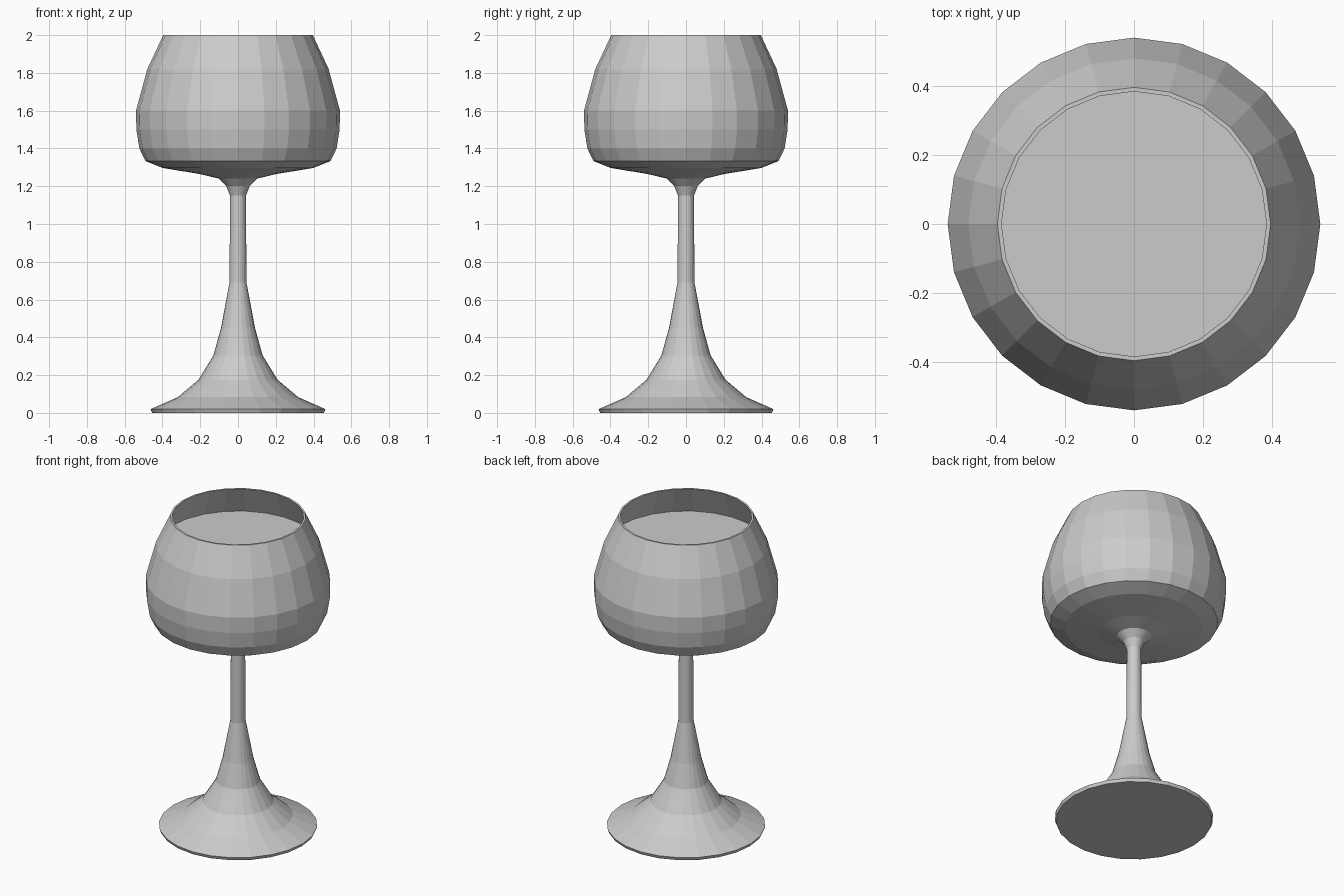
import bpy, bmesh
from math import tau, cos, sin

if "Cube" in bpy.data.objects:
    bpy.data.objects.remove(bpy.data.objects["Cube"])

SIDES = 24


def lathe(name, profile):
    """Revolve (radius, z) points around z; radius 0 closes the end with a fan."""
    bm = bmesh.new()
    rings = []
    for r, z in profile:
        if r == 0:
            rings.append([bm.verts.new((0, 0, z))] * SIDES)
        else:
            rings.append([bm.verts.new((r * cos(tau * i / SIDES), r * sin(tau * i / SIDES), z))
                          for i in range(SIDES)])
    for a, b in zip(rings, rings[1:]):
        for i in range(SIDES):
            j = (i + 1) % SIDES
            bm.faces.new(dict.fromkeys((a[i], a[j], b[j], b[i])))
    bmesh.ops.recalc_face_normals(bm, faces=bm.faces)
    mesh = bpy.data.meshes.new(name)
    bm.to_mesh(mesh)
    bm.free()
    obj = bpy.data.objects.new(name, mesh)
    bpy.context.collection.objects.link(obj)
    return obj


# Foot and stem outline, from the underside up
foot_stem = [(0, 0), (0.455, 0), (0.463, 0.02), (0.32, 0.083), (0.21, 0.175),
             (0.13, 0.305), (0.09, 0.45), (0.045, 0.69), (0.042, 1.15),
             (0.062, 1.20), (0.1, 1.24)]
# Bowl outside up to the rim
bowl_outer = [(0.2, 1.264), (0.40, 1.297), (0.49, 1.333), (0.522, 1.40),
              (0.538, 1.50), (0.54, 1.60), (0.48, 1.82), (0.396, 2.0)]
# Bowl inside, back down to the centre
bowl_inner = [(0.384, 2.0), (0.468, 1.82), (0.528, 1.60), (0.526, 1.50),
              (0.51, 1.41), (0.48, 1.347), (0.39, 1.31), (0.2, 1.278), (0, 1.265)]
lathe("glass", foot_stem + bowl_outer + bowl_inner)

# Drink filling the bowl, just inside the glass wall
drink = [(0, 1.27), (0.2, 1.282), (0.388, 1.314), (0.477, 1.35), (0.506, 1.412),
         (0.522, 1.50), (0.524, 1.60), (0.465, 1.82), (0, 1.82)]
lathe("drink", drink)
